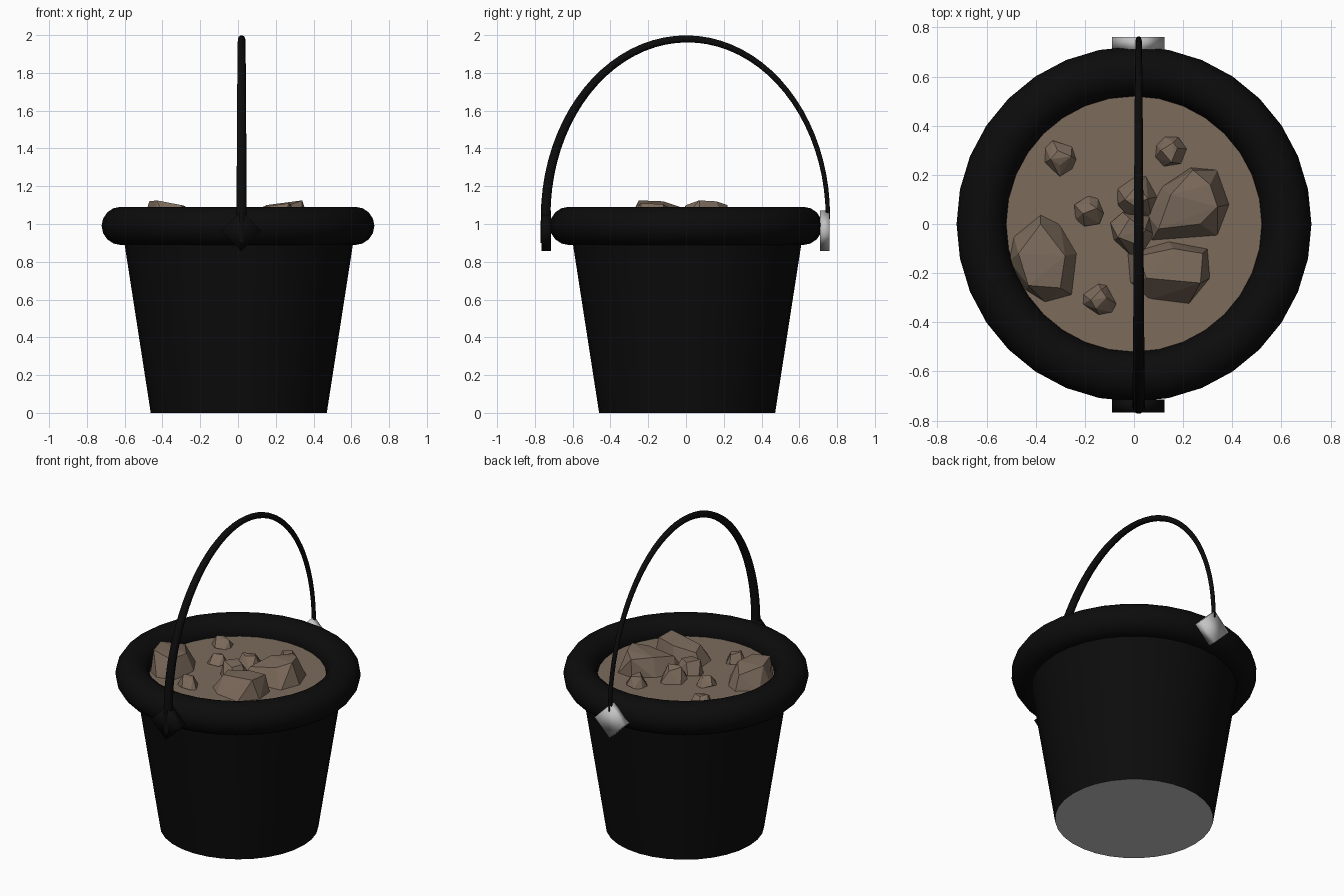
import bpy, bmesh, math, random
from mathutils import Vector

if "Cube" in bpy.data.objects:
    bpy.data.objects.remove(bpy.data.objects["Cube"])

random.seed(4)


def material(name, rgb):
    m = bpy.data.materials.new(name)
    m.diffuse_color = (*rgb, 1)
    m.use_nodes = True
    m.node_tree.nodes["Principled BSDF"].inputs["Base Color"].default_value = m.diffuse_color
    return m


black = material("black plastic", (0.0035, 0.0035, 0.0035))
grey = material("pale grey", (0.55, 0.55, 0.55))
brown = material("soil brown", (0.2, 0.145, 0.105))


def add_mesh(name, bm, *mats, smooth=False):
    bmesh.ops.recalc_face_normals(bm, faces=bm.faces)
    for f in bm.faces:
        f.smooth = smooth
    me = bpy.data.meshes.new(name)
    bm.to_mesh(me)
    bm.free()
    for m in mats:
        me.materials.append(m)
    ob = bpy.data.objects.new(name, me)
    bpy.context.collection.objects.link(ob)
    return ob


# Tapered bucket body, black walls and a grey underside
bm = bmesh.new()
bmesh.ops.create_cone(bm, cap_ends=True, segments=32, radius1=0.466, radius2=0.618, depth=0.98)
bmesh.ops.translate(bm, verts=bm.verts, vec=(0.004, 0.006, 0.49))
bm.normal_update()
for f in bm.faces:
    f.material_index = 1 if f.normal.z < -0.9 else 0
body = add_mesh("bucket_body", bm, black, grey)
bpy.context.view_layer.objects.active = body
body.select_set(True)
bpy.ops.object.shade_smooth_by_angle(angle=math.radians(40))

# Thick rolled rim
bpy.ops.mesh.primitive_torus_add(major_radius=0.621, minor_radius=0.101, major_segments=32,
                                 minor_segments=16, location=(0, 0, 0.99))
rim = bpy.context.object
rim.name = "rim"
rim.data.materials.append(black)
bpy.ops.object.shade_smooth()

# Soil surface
bm = bmesh.new()
bmesh.ops.create_cone(bm, cap_ends=True, segments=32, radius1=0.54, radius2=0.54, depth=0.02)
bmesh.ops.translate(bm, verts=bm.verts, vec=(0, 0, 0.98))
add_mesh("soil", bm, brown)

# Diamond-shaped handle mounts: black in front, grey behind
for name, y, mat in (("front_mount", -0.74, black), ("back_mount", 0.735, grey)):
    bpy.ops.mesh.primitive_cylinder_add(vertices=4, radius=0.107, depth=0.052,
                                        location=(0.017, y, 0.965), rotation=(math.pi / 2, 0, 0))
    mount = bpy.context.object
    mount.name = name
    mount.data.materials.append(mat)
    bpy.ops.object.shade_smooth()

# Arched handle, thinning towards the back
cu = bpy.data.curves.new("handle", 'CURVE')
cu.dimensions = '3D'
cu.bevel_depth = 1.0
cu.bevel_resolution = 3
cu.use_fill_caps = True
N = 40
path = [(-0.745, 0.9, 0.027)]
for i in range(N + 1):
    a = math.pi * i / N
    path.append((0.004 - 0.747 * math.cos(a), 1.04 + 0.94 * math.sin(a), 0.027 - 0.015 * i / N))
path.append((0.75, 0.98, 0.006))
sp = cu.splines.new('POLY')
sp.points.add(len(path) - 1)
for p, (y, z, r) in zip(sp.points, path):
    p.co = (0.019, y, z, 1)
    p.radius = r
sp.use_smooth = True
cu.materials.append(black)
handle = bpy.data.objects.new("handle", cu)
bpy.context.collection.objects.link(handle)
bpy.ops.object.select_all(action='DESELECT')
handle.select_set(True)
bpy.context.view_layer.objects.active = handle
bpy.ops.object.convert(target='MESH')


# Faceted rocks: convex hull of points
def rock(name, points):
    bm = bmesh.new()
    for p in points:
        bm.verts.new(p)
    res = bmesh.ops.convex_hull(bm, input=bm.verts)
    loose = [v for v in bm.verts if not v.link_faces]
    bmesh.ops.delete(bm, geom=loose, context='VERTS')
    add_mesh(name, bm, brown)


# Large rocks: ground outline and raised crown
large = {
    "rock_right": (
        [(.23, .23), (.34, .22), (.39, .08), (.34, -.05), (.07, -.07), (.05, .04), (.11, .15)],
        [(.24, .22, 1.10), (.31, .16, 1.12), (.34, .07, 1.125), (.27, .0, 1.10), (.10, -.02, 1.07), (.15, .12, 1.10)]),
    "rock_front": (
        [(-.03, -.12), (.14, -.07), (.30, -.10), (.31, -.22), (.22, -.33), (.06, -.31), (-.02, -.24)],
        [(.02, -.13, 1.07), (.16, -.10, 1.09), (.28, -.12, 1.105), (.27, -.24, 1.11), (.05, -.22, 1.08)]),
    "rock_left": (
        [(-.38, .04), (-.30, 0), (-.23, -.12), (-.25, -.29), (-.36, -.32), (-.44, -.27), (-.51, -.15), (-.49, -.05)],
        [(-.38, .0, 1.08), (-.28, -.13, 1.095), (-.30, -.26, 1.10), (-.43, -.25, 1.125), (-.47, -.12, 1.12)]),
}
for name, (outline, crown) in large.items():
    rock(name, [(x, y, 0.98) for x, y in outline] + crown)

# Small rocks: jittered domes
small = [(-.30, .27, .072, 1.05), (.15, .295, .065, 1.06), (-.18, .055, .062, 1.05),
         (.01, .115, .09, 1.08), (-.01, -.03, .088, 1.08), (-.14, -.31, .065, 1.06)]
for n, (x, y, r, top) in enumerate(small):
    pts = []
    for k in range(7):
        a = 2 * math.pi * (k + random.uniform(-.25, .25)) / 7
        d = r * random.uniform(.88, 1.1)
        pts.append((x + d * math.cos(a), y + d * math.sin(a), 0.985 + random.uniform(0, .02)))
    for k in range(4):
        a = 2 * math.pi * (k + random.uniform(-.3, .3)) / 4
        d = r * random.uniform(.4, .7)
        pts.append((x + d * math.cos(a), y + d * math.sin(a), top - random.uniform(0, .02)))
    rock(f"small_rock_{n + 1}", pts)
